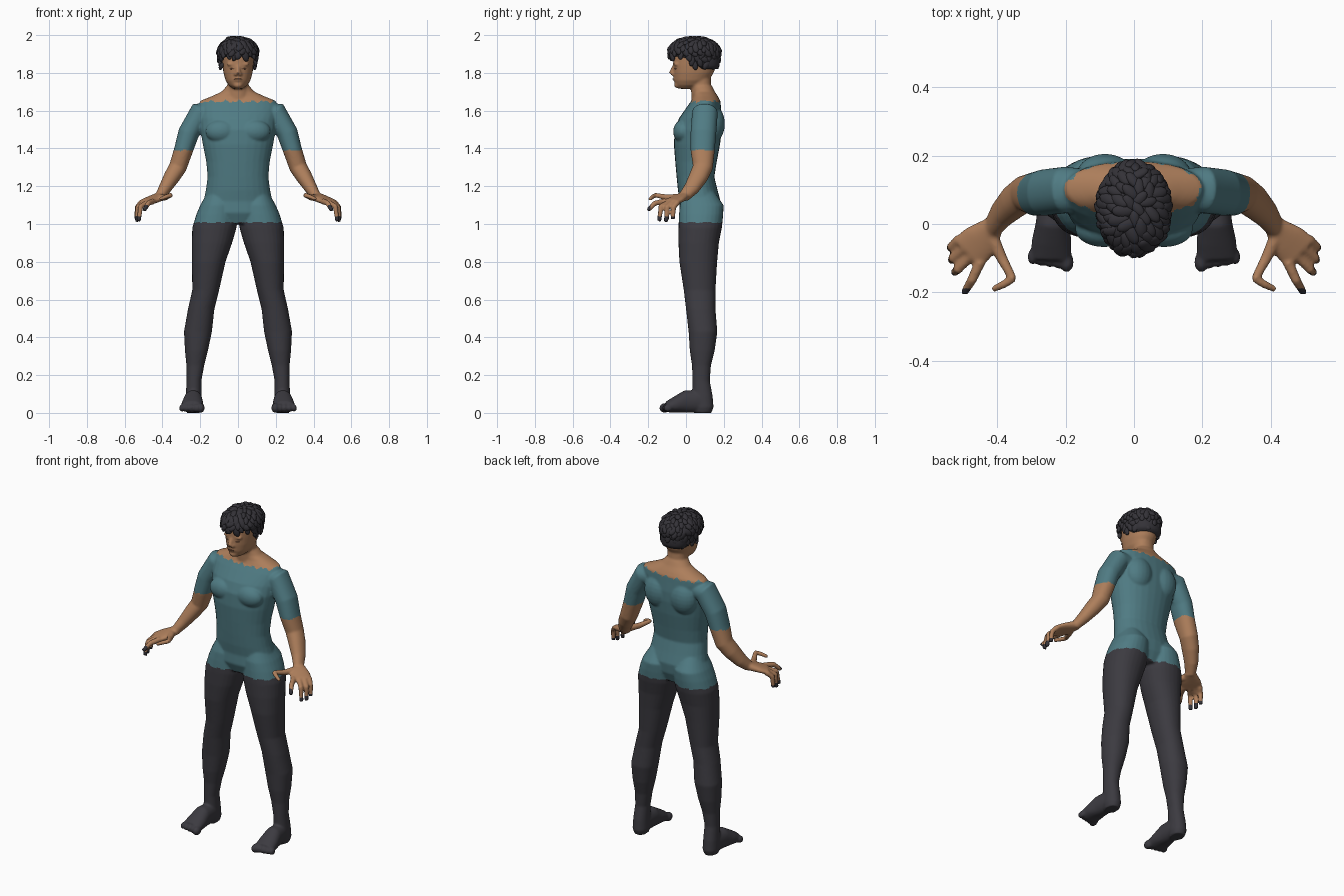
import bpy, bmesh, math, random
from mathutils import Vector, Matrix

random.seed(4)
cube = bpy.data.objects.get("Cube")
if cube:
    bpy.data.objects.remove(cube)

X, Y, Z = Vector((1, 0, 0)), Vector((0, 1, 0)), Vector((0, 0, 1))
SIDES = 28


def material(name, rgb):
    m = bpy.data.materials.new(name)
    m.use_nodes = True
    m.diffuse_color = (*rgb, 1)
    bsdf = m.node_tree.nodes["Principled BSDF"]
    bsdf.inputs["Base Color"].default_value = (*rgb, 1)
    bsdf.inputs["Roughness"].default_value = 0.8
    return m


teal = material("teal cloth", (0.08, 0.2, 0.23))
charcoal = material("charcoal cloth", (0.045, 0.043, 0.052))
skin = material("warm skin", (0.42, 0.21, 0.105))
black = material("black hair", (0.034, 0.032, 0.039))
brown = material("dark skin line", (0.2, 0.09, 0.05))


def loft(bm, rings, side=1, flat=False):
    """Closed tube through rings (x, y, z, half width, half depth)."""
    pts = [Vector((side * r[0], r[1], r[2])) for r in rings]
    whole = (pts[-1] - pts[0]).normalized()
    ref = Y if abs(whole.z) > 0.7 else Z
    loops = []
    for i, (p, r) in enumerate(zip(pts, rings)):
        u, v = X, Y
        if not flat:
            t = (pts[min(i + 1, len(pts) - 1)] - pts[max(i - 1, 0)]).normalized()
            u = t.cross(ref).normalized()
            v = u.cross(t)
        loop = []
        for k in range(SIDES):
            a = math.tau * k / SIDES
            c, s = (math.copysign(abs(f) ** 0.92, f) for f in (math.cos(a), math.sin(a)))
            loop.append(bm.verts.new(p + u * r[3] * c + v * r[4] * s))
        loops.append(loop)
    for a, b in zip(loops, loops[1:]):
        for k in range(SIDES):
            n = (k + 1) % SIDES
            bm.faces.new((a[k], a[n], b[n], b[k]))
    bm.faces.new(loops[0][::-1])
    bm.faces.new(loops[-1])


def round_tube(bm, pts, radii, side):
    loft(bm, [(*p, r, r) for p, r in zip(pts, radii)], side)


def ball(bm, centre, radii, rotation=Matrix.Identity(4), detail=12):
    m = Matrix.Translation(centre) @ rotation @ Matrix.Diagonal((*radii, 1))
    bmesh.ops.create_uvsphere(bm, u_segments=detail, v_segments=detail * 2 // 3, radius=1, matrix=m)


def finish(name, bm, mat):
    bmesh.ops.recalc_face_normals(bm, faces=bm.faces)
    me = bpy.data.meshes.new(name)
    bm.to_mesh(me)
    bm.free()
    me.materials.clear()
    if mat:
        me.materials.append(mat)
    me.shade_smooth()
    ob = bpy.data.objects.new(name, me)
    bpy.context.collection.objects.link(ob)
    return ob


body = bmesh.new()

# Torso from hips to the base of the neck
torso = [(.07, 1.0, .13, .08), (.07, 1.06, .195, .106), (.075, 1.12, .183, .108),
         (.062, 1.18, .17, .105), (.05, 1.25, .161, .1), (.053, 1.33, .168, .11),
         (.058, 1.42, .186, .122), (.065, 1.5, .2, .125), (.077, 1.56, .205, .114),
         (.095, 1.62, .212, .09), (.105, 1.652, .2, .077), (.103, 1.676, .14, .066),
         (.095, 1.7, .088, .058), (.085, 1.73, .06, .053)]
loft(body, [(0, *r) for r in torso], flat=True)
loft(body, [(0, .09, 1.66, .065, .06), (0, .08, 1.72, .057, .054), (0, .075, 1.79, .056, .055)], flat=True)

# Head
head = [(.0, 1.716, .026, .035), (.02, 1.735, .05, .074), (.03, 1.76, .066, .092),
        (.04, 1.8, .077, .106), (.046, 1.84, .082, .114), (.048, 1.88, .084, .116),
        (.052, 1.93, .08, .106), (.055, 1.965, .05, .065)]
loft(body, [(0, *r) for r in head], flat=True)
round_tube(body, [(0, -.062, 1.838), (0, -.071, 1.815), (0, -.077, 1.795)], [.009, .012, .014], 1)
ball(body, (0, -.042, 1.736), (.026, .021, .018))
ball(body, (0, -.056, 1.767), (.026, .013, .014))

for side in (1, -1):
    # Chest, shoulder blade, nostril and brow ridge
    ball(body, (side * .088, -.015, 1.49), (.085, .053, .062), detail=20)
    ball(body, (side * .085, .14, 1.53), (.085, .066, .1), detail=20)
    ball(body, (side * .012, -.068, 1.794), (.011, .013, .01))
    ball(body, (side * .034, -.05, 1.846), (.027, .016, .01))
    # Arm
    loft(body, [(.13, .1, 1.585, .055, .06), (.2, .1, 1.587, .062, .068),
                (.262, .092, 1.48, .056, .068), (.289, .088, 1.39, .05, .064),
                (.319, .089, 1.3, .047, .053), (.35, .066, 1.25, .043, .05),
                (.386, .03, 1.19, .034, .041), (.415, -.012, 1.143, .025, .03)], side)
    # Palm, fingers and thumb
    loft(body, [(.405, 0, 1.15, .028, .024), (.45, -.05, 1.13, .056, .02),
                (.487, -.085, 1.115, .06, .016)], side)
    fingers = [[(.45, -.11, 1.12), (.475, -.165, 1.11), (.497, -.202, 1.072)],
               [(.475, -.09, 1.115), (.515, -.132, 1.095), (.526, -.142, 1.015)],
               [(.495, -.07, 1.115), (.53, -.1, 1.09), (.535, -.106, 1.01)],
               [(.51, -.045, 1.115), (.533, -.066, 1.09), (.538, -.07, 1.025)]]
    for f in fingers:
        round_tube(body, f, [.016, .014, .011], side)
    round_tube(body, [(.415, -.04, 1.14), (.387, -.1, 1.14), (.355, -.16, 1.153)], [.02, .016, .012], side)
    round_tube(body, [(.352, -.158, 1.153), (.38, -.176, 1.145), (.415, -.192, 1.13)], [.012, .012, .009], side)
    # Leg
    loft(body, [(.1, .07, 1.17, .06, .08), (.105, .083, 1.1, .095, .116),
                (.114, .08, 1.05, .107, .117), (.125, .075, .98, .117, .115),
                (.138, .067, .9, .107, .107), (.155, .065, .8, .089, .1),
                (.171, .072, .65, .071, .084), (.195, .078, .55, .07, .078),
                (.212, .09, .43, .074, .076), (.22, .086, .33, .061, .066),
                (.226, .082, .25, .047, .05), (.233, .08, .17, .039, .046),
                (.235, .088, .09, .042, .053), (.235, .092, .03, .044, .054),
                (.235, .09, .0, .036, .045)], side, flat=True)
    # Foot and toes
    loft(body, [(.235, .12, .045, .035, .042), (.235, .07, .06, .044, .06),
                (.238, 0, .06, .05, .06), (.241, -.05, .045, .058, .044),
                (.243, -.1, .03, .06, .03)], side)
    for k in range(5):
        size = (.021, .03, .026) if k == 0 else (.015, .024, .024 - k * .001)
        ball(body, (side * (.197 + k * .025), -.112 + k * .004, .026), size)

# Fuse the body parts into one smooth skin
fused = finish("body", body, None)
bpy.context.view_layer.objects.active = fused
remesh = fused.modifiers.new("fuse", 'REMESH')
remesh.mode = 'VOXEL'
remesh.voxel_size = 0.006
soften = fused.modifiers.new("soften", 'SMOOTH')
soften.factor = 0.5
soften.iterations = 5
for name in ("fuse", "soften"):
    bpy.ops.object.modifier_apply(modifier=name)


def region(c):
    """Which garment or skin part a point of the body belongs to."""
    x, y, z = abs(c.x), c.y, c.z
    ragged = .005 * math.sin(c.x * 90 + y * 40) + .004 * math.sin(c.x * 170)
    if x > .45 and (z < 1.04 or y < -.188):
        return "fingertips"
    if z < 1.39 + ragged * .5 and x > .21 + max(0, 1.2 - z) * .5 and z > .9:
        return "arms_and_hands"
    if z < 1.008 + ragged * .5:
        return "leggings"
    if z > 1.648 + ragged and x < .215:
        return "head_and_neck"
    return "shirt"


# Split the fused body into garments and skin
parts = {"shirt": teal, "leggings": charcoal, "head_and_neck": skin,
         "arms_and_hands": skin, "fingertips": black}
for name, mat in parts.items():
    bm = bmesh.new()
    bm.from_mesh(fused.data)
    others = [f for f in bm.faces if region(f.calc_center_median()) != name]
    bmesh.ops.delete(bm, geom=others, context='FACES')
    finish(name, bm, mat)
bpy.data.objects.remove(fused)

# Closed eyes and mouth line
face = bmesh.new()
for side in (1, -1):
    ball(face, (side * .033, -.057, 1.822), (.016, .005, .003), Matrix.Rotation(side * .3, 4, 'Z'))
ball(face, (0, -.067, 1.767), (.022, .005, .003))
finish("eye_and_mouth_lines", face, brown)

# Hair cap
cap = bmesh.new()
loft(cap, [(0, .1, 1.82, .075, .07), (0, .093, 1.84, .088, .085), (0, .077, 1.87, .093, .1),
           (0, .047, 1.895, .099, .126), (0, .045, 1.94, .092, .122),
           (0, .045, 1.97, .062, .085), (0, .045, 1.984, .03, .04)], flat=True)
finish("hair_cap", cap, black)

# Hair tufts, combed outwards from the crown
tufts = bmesh.new()
COUNT = 150
centre = Vector((0, .045, 1.908))
for i in range(COUNT):
    h = 1 - 1.75 * (i + .5) / COUNT
    a = i * 2.39996
    flat_dir = Vector((math.cos(a), math.sin(a), 0))
    spread = math.sqrt(1 - h * h) if h > 0 else 1 + .14 * h
    p = centre + Vector((flat_dir.x * .101 * spread, flat_dir.y * .132 * spread, h * (.078 if h > 0 else .1)))
    if p.y < .015 and p.z < 1.885:
        continue
    n = (flat_dir * spread + Z * max(h, -.2)).normalized()
    t = flat_dir * .6 - Z * .8 + Vector([random.uniform(-.6, .6) for _ in range(3)])
    t = (t - n * t.dot(n)).normalized()
    t = (t + n * random.uniform(0, .45)).normalized()
    u = n.cross(t).normalized()
    turn = Matrix((t, u, t.cross(u))).transposed().to_4x4()
    size = random.uniform(.85, 1.15)
    ball(tufts, p, (.03 * size, .017 * size, .011 * size), turn)
finish("hair_tufts", tufts, black)
